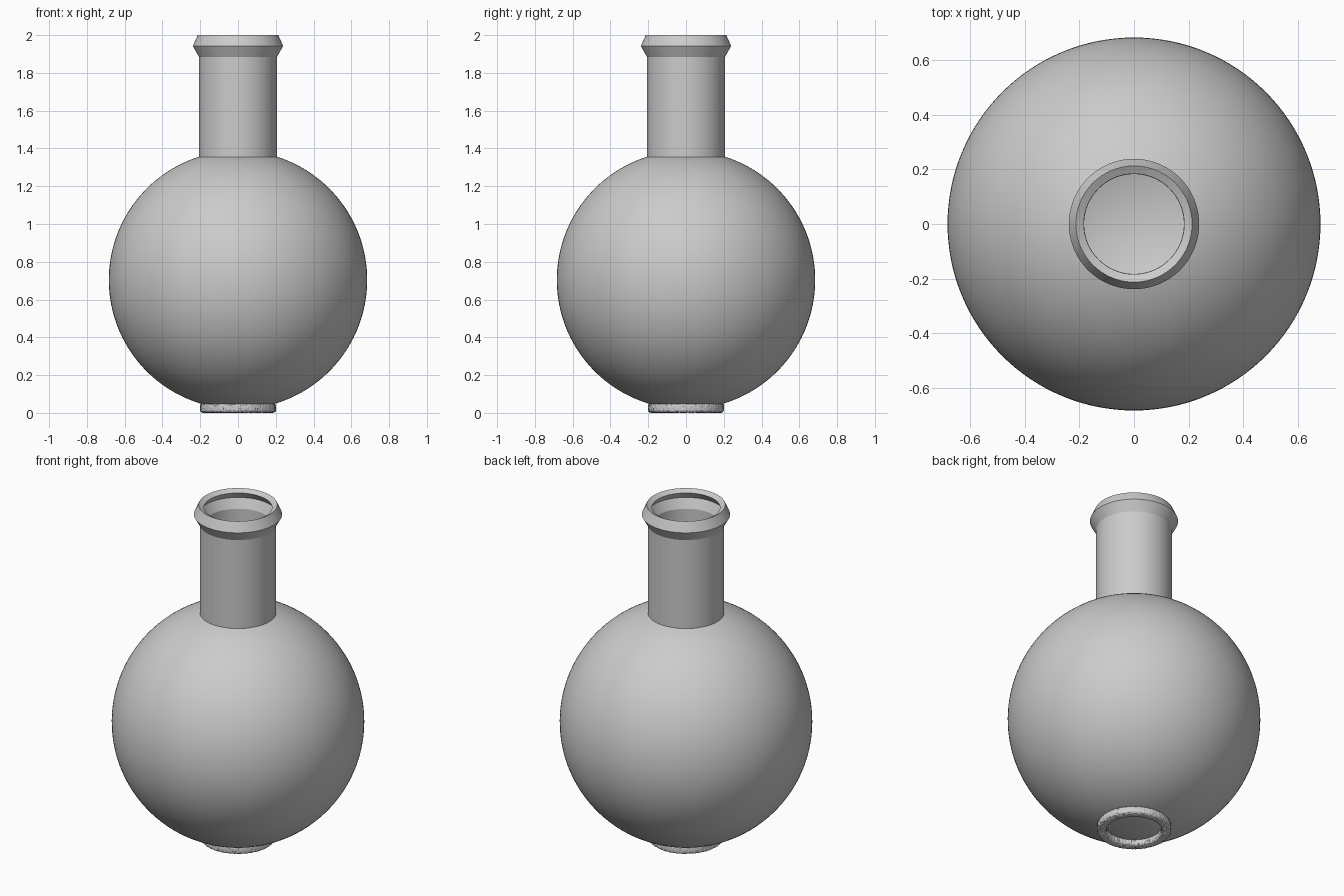
import bpy, bmesh, math, random

if "Cube" in bpy.data.objects:
    bpy.data.objects.remove(bpy.data.objects["Cube"])

random.seed(4)


def lathe(name, profile, segments, closed=False, jitter=0.0, angle=None):
    """Revolve a (radius, z) profile around z; radius 0 becomes a pole."""
    bm = bmesh.new()
    rings = []
    for r, z in profile:
        if r < 1e-6:
            rings.append([bm.verts.new((0, 0, z))] * segments)
            continue
        ring = []
        for i in range(segments):
            a = 2 * math.pi * i / segments
            rr = r + random.uniform(-jitter, jitter)
            zz = max(0, z + random.uniform(-jitter, jitter))
            ring.append(bm.verts.new((rr * math.cos(a), rr * math.sin(a), zz)))
        rings.append(ring)
    pairs = list(zip(rings, rings[1:]))
    if closed:
        pairs.append((rings[-1], rings[0]))
    for lo, hi in pairs:
        for i in range(segments):
            j = (i + 1) % segments
            corners = list(dict.fromkeys((lo[i], lo[j], hi[j], hi[i])))
            bm.faces.new(corners)
    bmesh.ops.recalc_face_normals(bm, faces=bm.faces[:])
    mesh = bpy.data.meshes.new(name)
    bm.to_mesh(mesh)
    bm.free()
    ob = bpy.data.objects.new(name, mesh)
    bpy.context.collection.objects.link(ob)
    if angle:
        bpy.ops.object.select_all(action='DESELECT')
        ob.select_set(True)
        bpy.context.view_layer.objects.active = ob
        bpy.ops.object.shade_smooth_by_angle(angle=math.radians(angle))
    return ob


def arc(radius, neck_r, centre, steps):
    """Sphere profile from the bottom pole up to where it meets the neck."""
    end = math.pi - math.asin(neck_r / radius)
    return [(radius * math.sin(end * k / steps), centre - radius * math.cos(end * k / steps))
            for k in range(steps + 1)]


# Flask: round bulb, straight neck and flared lip, with a hollow inside
centre = 0.704
outer = arc(0.684, 0.207, centre, 72)
outer += [(0.207, 1.885), (0.239, 1.943), (0.213, 2.0)]
inner = arc(0.655, 0.183, centre, 72)
inner += [(0.183, 1.89), (0.211, 1.945), (0.184, 1.984)]
lathe("flask_body", outer + inner[::-1], 128, angle=25)

# Rough ring foot under the bulb, with an uneven ground surface
section = []
for k in range(24):
    t = 2 * math.pi * k / 24
    c, s = math.cos(t), math.sin(t)
    section.append((0.175 + 0.026 * math.copysign(abs(c) ** 0.6, c),
                    0.026 + 0.025 * math.copysign(abs(s) ** 0.6, s)))
lathe("ring_foot", section, 220, closed=True, jitter=0.0015)
